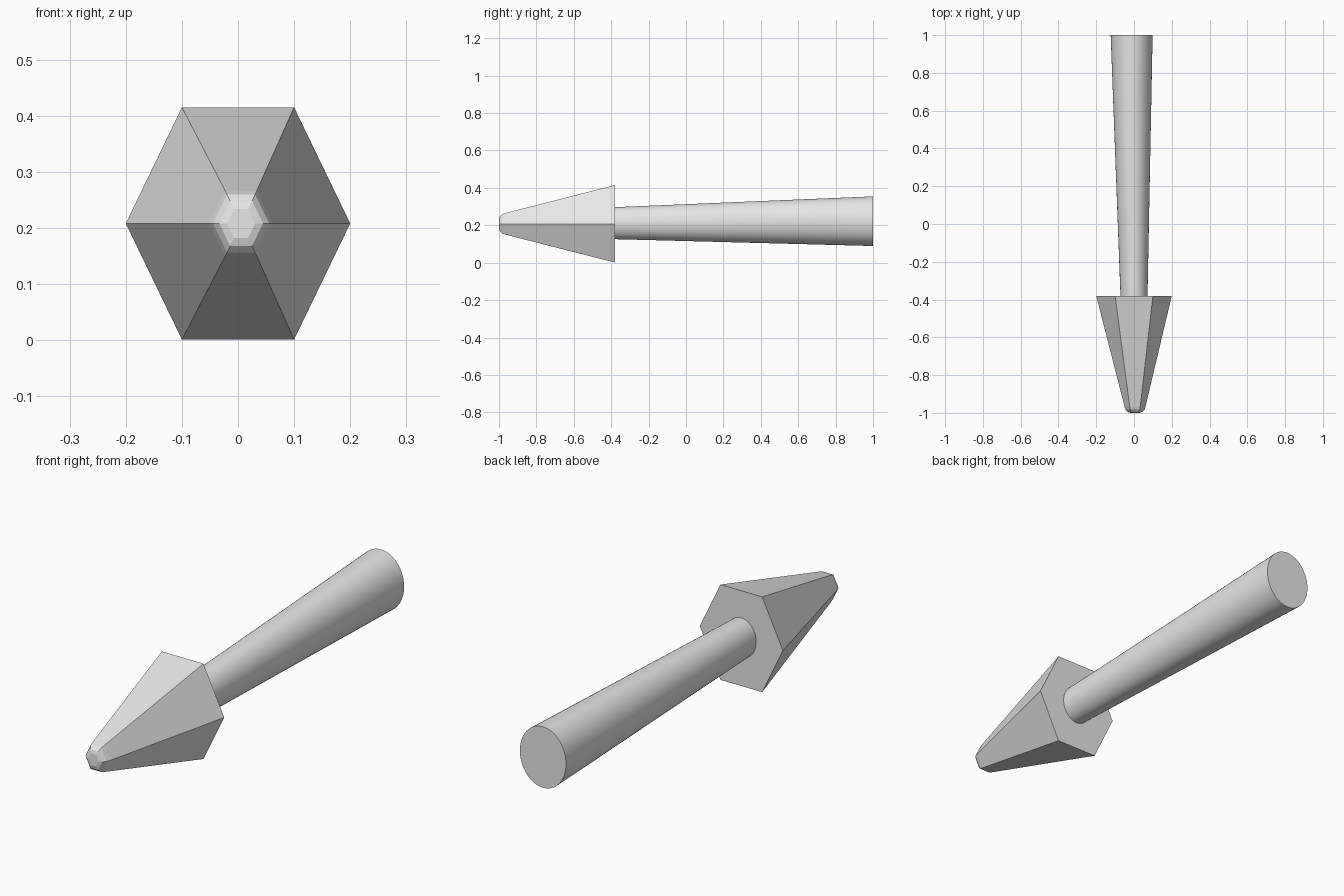
import bpy, bmesh, math

cube = bpy.data.objects.get("Cube")
if cube:
    bpy.data.objects.remove(cube, do_unlink=True)

grey = bpy.data.materials.new("plain_grey")
grey.use_nodes = True
grey.diffuse_color = (0.8, 0.8, 0.8, 1)
grey.node_tree.nodes["Principled BSDF"].inputs["Base Color"].default_value = (0.8, 0.8, 0.8, 1)

STRETCH = 1.195   # sections are taller than wide
YAW = 0.009       # slight sideways lean of the whole model


def loft(name, sides, rings):
    """Closed body through elliptical rings given as (y, centre z, half width)."""
    bm = bmesh.new()
    loops = []
    for y, cz, r in rings:
        loop = []
        for i in range(sides):
            a = math.tau * i / sides
            x = r * math.cos(a)
            loop.append(bm.verts.new((x - YAW * (y + 0.38), y, cz + STRETCH * r * math.sin(a))))
        loops.append(loop)
    for a, b in zip(loops, loops[1:]):
        for i in range(sides):
            j = (i + 1) % sides
            bm.faces.new((a[i], a[j], b[j], b[i]))
    bm.faces.new(loops[0])
    bm.faces.new(loops[-1])
    bmesh.ops.recalc_face_normals(bm, faces=bm.faces)
    mesh = bpy.data.meshes.new(name)
    bm.to_mesh(mesh)
    bm.free()
    mesh.materials.append(grey)
    obj = bpy.data.objects.new(name, mesh)
    bpy.context.collection.objects.link(obj)
    return obj


# Six-sided pointed head with a blunted tip
loft("head", 6, [(-0.38, 0.208, 0.2), (-0.965, 0.208, 0.056), (-0.983, 0.208, 0.05),
                 (-0.995, 0.208, 0.039), (-1.0, 0.208, 0.025)])

# Round handle widening towards its rear end
handle = loft("handle", 48, [(-0.4, 0.2113, 0.071), (1.0, 0.222, 0.111)])
bpy.ops.object.select_all(action='DESELECT')
handle.select_set(True)
bpy.context.view_layer.objects.active = handle
bpy.ops.object.shade_smooth_by_angle(angle=math.radians(30))
